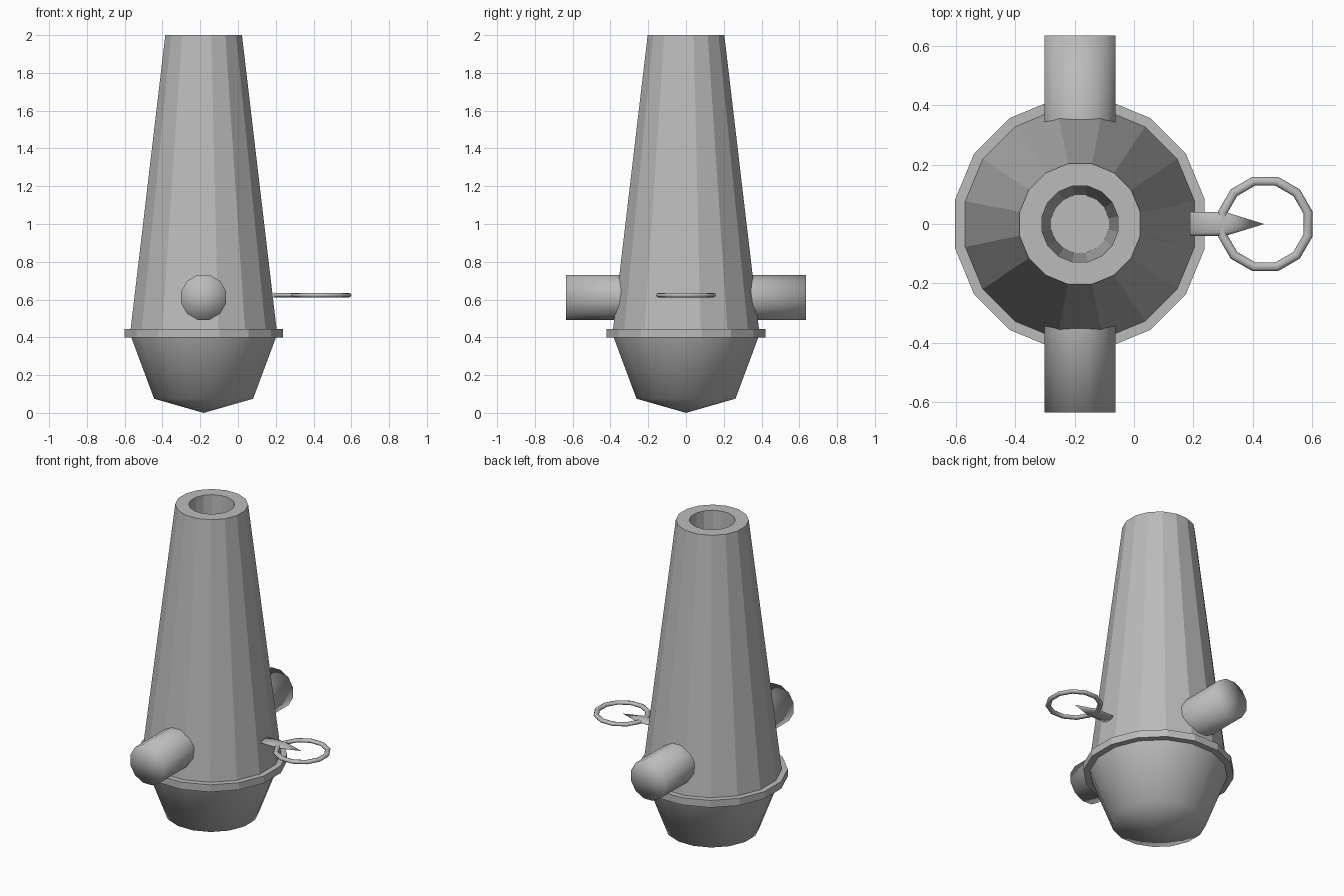
import bpy, bmesh, math
from mathutils import Matrix

if "Cube" in bpy.data.objects:
    bpy.data.objects.remove(bpy.data.objects["Cube"])

SIDES = 16
CX = -0.182

metal = bpy.data.materials.new("gray metal")
metal.use_nodes = True
GRAY = (0.5, 0.5, 0.5, 1)
metal.diffuse_color = GRAY
metal.node_tree.nodes["Principled BSDF"].inputs["Base Color"].default_value = GRAY


def finish(name, bm, smooth=False):
    bmesh.ops.recalc_face_normals(bm, faces=bm.faces)
    for f in bm.faces:
        f.smooth = smooth
    mesh = bpy.data.meshes.new(name)
    bm.to_mesh(mesh)
    bm.free()
    mesh.materials.append(metal)
    obj = bpy.data.objects.new(name, mesh)
    bpy.context.collection.objects.link(obj)
    return obj


def lathe(name, profile, sides, matrix, closed=False, smooth=False):
    """Revolve (radius, height) points about z; radii are across the flats."""
    bm = bmesh.new()
    rings = []
    for r, z in profile:
        if r == 0:
            rings.append([bm.verts.new((0, 0, z))] * sides)
            continue
        r /= math.cos(math.pi / sides)
        angles = [(i + 0.5) * math.tau / sides for i in range(sides)]
        rings.append([bm.verts.new((r * math.cos(a), r * math.sin(a), z)) for a in angles])
    pairs = list(zip(rings, rings[1:]))
    if closed:
        pairs.append((rings[-1], rings[0]))
    for a, b in pairs:
        for i in range(sides):
            j = (i + 1) % sides
            corners = dict.fromkeys((a[i], a[j], b[j], b[i]))
            bm.faces.new(list(corners))
    bm.transform(matrix)
    return finish(name, bm, smooth)


axis = Matrix.Translation((CX, 0, 0))

# Tapered barrel with a sunken bore
lathe("barrel", [(0.388, 0.43), (0.203, 2), (0.128, 2), (0.097, 0.75), (0, 0.75)],
      SIDES, axis)

# Collar around the base of the barrel
lathe("collar", [(0.36, 0.4), (0.42, 0.4), (0.42, 0.445), (0.36, 0.445)],
      SIDES, axis, closed=True)

# Rounded breech with a shallow pointed underside
lathe("breech", [(0.385, 0.405), (0.262, 0.075), (0, 0.0)], SIDES, axis, smooth=True)

# Side trunnions, front and back
for name, turn in (("front_trunnion", 1), ("back_trunnion", -1)):
    place = Matrix.Translation((CX, 0, 0.612)) @ Matrix.Rotation(turn * math.pi / 2, 4, 'X')
    lathe(name, [(0.119, 0.3), (0.119, 0.634), (0, 0.634)], 12, place, smooth=True)

# Flattened spike on the side
place = (Matrix.Translation((0.188, 0, 0.623)) @ Matrix.Diagonal((1, 1, 0.3, 1))
         @ Matrix.Rotation(math.pi / 2, 4, 'Y'))
lathe("spike", [(0, 0), (0.04, 0), (0.04, 0.12), (0, 0.25)], 12, place, smooth=True)

# Ring at the end of the spike
tube = [(0.144 + 0.015 * math.cos(k * math.tau / 8), 0.012 * math.sin(k * math.tau / 8))
        for k in range(8)]
lathe("ring", tube, 12, Matrix.Translation((0.442, 0, 0.623)), closed=True, smooth=True)
